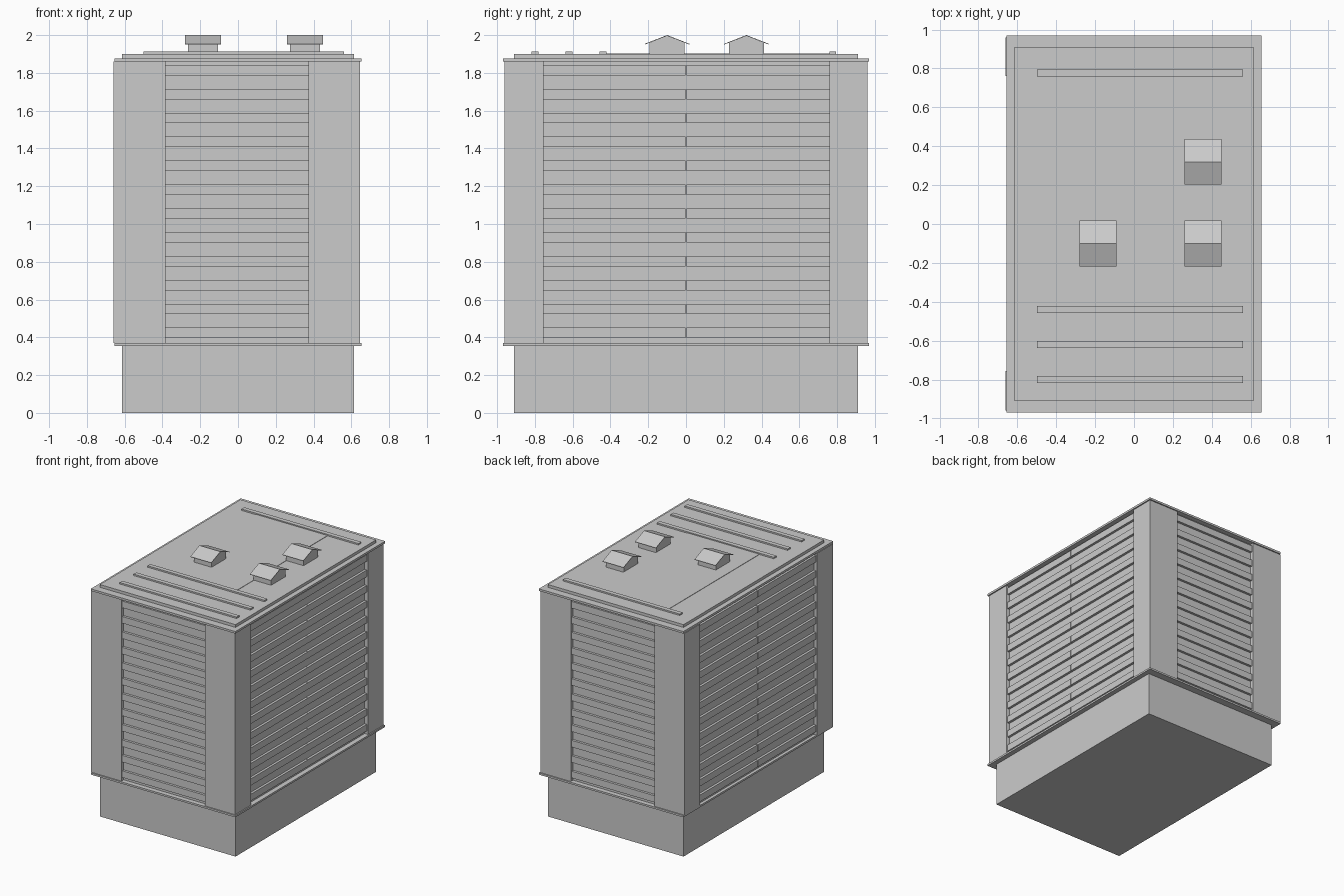
import bpy
import bmesh

cube = bpy.data.objects.get("Cube")
if cube:
    bpy.data.objects.remove(cube, do_unlink=True)

grey = bpy.data.materials.new("light grey metal")
grey.use_nodes = True
grey.diffuse_color = (0.6, 0.6, 0.6, 1)
grey.node_tree.nodes["Principled BSDF"].inputs["Base Color"].default_value = (0.6, 0.6, 0.6, 1)


def finish(name, bm):
    mesh = bpy.data.meshes.new(name)
    bmesh.ops.recalc_face_normals(bm, faces=bm.faces)
    bm.to_mesh(mesh)
    bm.free()
    mesh.materials.append(grey)
    obj = bpy.data.objects.new(name, mesh)
    bpy.context.collection.objects.link(obj)
    return obj


def add_box(bm, x, y, z):
    """Box from (min, max) pairs."""
    verts = bmesh.ops.create_cube(bm, size=1)["verts"]
    for v in verts:
        for i, (lo, hi) in enumerate((x, y, z)):
            v.co[i] = hi if v.co[i] > 0 else lo


def box(name, x, y, z):
    bm = bmesh.new()
    add_box(bm, x, y, z)
    return finish(name, bm)


def prism(name, profile, x0, x1):
    """Extrude a (y, z) profile along x."""
    bm = bmesh.new()
    face = bm.faces.new([bm.verts.new((x0, y, z)) for y, z in profile])
    ext = bmesh.ops.extrude_face_region(bm, geom=[face])["geom"]
    for v in ext:
        if isinstance(v, bmesh.types.BMVert):
            v.co.x = x1
    return finish(name, bm)


LEFT, RIGHT, DEPTH = 0.645, -0.66, 0.96      # outer faces of the body
OPEN_X, OPEN_Y = (-0.385, 0.372), (-0.755, 0.76)
BODY_Z = (0.37, 1.86)
RECESS, SLAT = 0.03, 0.02

# Plinth, flanges and roof
box("plinth", (-0.615, 0.615), (-0.91, 0.91), (0, 0.355))
box("bottom_flange", (-0.655, 0.655), (-0.97, 0.97), (0.355, 0.37))
box("top_flange", (-0.655, 0.655), (-0.97, 0.97), (1.86, 1.877))
box("roof_deck", (-0.615, 0.615), (-0.91, 0.91), (1.877, 1.9))
box("roof_panel", (-0.37, 0.28), (-0.43, 0.76), (1.9, 1.903))

# Recessed core and corner pillars
core_x = (RIGHT + RECESS, LEFT - RECESS)
core_y = (-DEPTH + RECESS, DEPTH - RECESS)
box("core", core_x, core_y, BODY_Z)
for side, x in (("right", (RIGHT, OPEN_X[0])), ("left", (OPEN_X[1], LEFT))):
    for end, y in (("front", (-DEPTH, OPEN_Y[0])), ("back", (OPEN_Y[1], DEPTH))):
        box(f"{end}_{side}_pillar", x, y, BODY_Z)

# Louvre slats on all four sides; long sides are split in two panels
halves = ((OPEN_Y[0], -0.002), (0.002, OPEN_Y[1]))
panels = {
    "front_slats": [(OPEN_X, (core_y[0] - SLAT, core_y[0]))],
    "back_slats": [(OPEN_X, (core_y[1], core_y[1] + SLAT))],
    "right_slats": [((core_x[0] - SLAT, core_x[0]), h) for h in halves],
    "left_slats": [((core_x[1], core_x[1] + SLAT), h) for h in halves],
}
for name, spans in panels.items():
    bm = bmesh.new()
    for i in range(12):
        z = 0.396 + i * 0.1264
        for x, y in spans:
            add_box(bm, x, y, (z, z + 0.055))
    finish(name, bm)

# Roof battens
for i, y in enumerate((-0.8, -0.62, -0.44, 0.777)):
    box(f"roof_batten_{i + 1}", (-0.5, 0.56), (y - 0.018, y + 0.018), (1.899, 1.912))

# Gabled roof vents with thin overhanging caps
for i, (x, y) in enumerate(((-0.185, -0.1), (0.355, -0.1), (0.355, 0.32))):
    prism(f"vent_body_{i + 1}",
          [(y - 0.092, 1.9), (y + 0.092, 1.9), (y + 0.092, 1.96), (y, 1.996), (y - 0.092, 1.96)],
          x - 0.08, x + 0.08)
    prism(f"vent_cap_{i + 1}",
          [(y - 0.118, 1.954), (y, 2.0), (y + 0.118, 1.954), (y + 0.118, 1.95), (y, 1.996), (y - 0.118, 1.95)],
          x - 0.095, x + 0.095)
